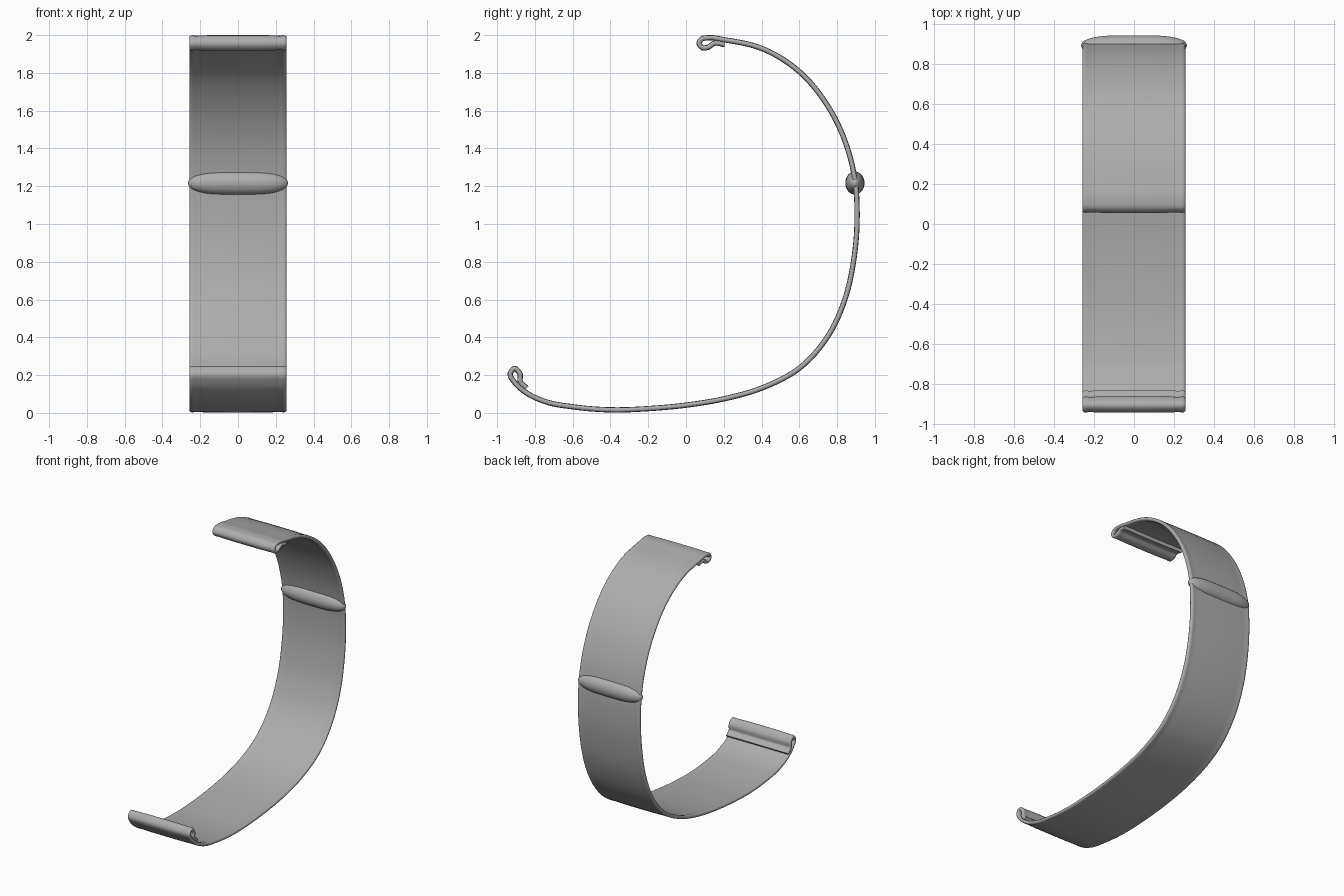
import bpy, bmesh, math
from mathutils import Vector

if "Cube" in bpy.data.objects:
    bpy.data.objects.remove(bpy.data.objects["Cube"])

# Side profile (y, z): upper hook, long curve, lower hook
PATH = [(.205, 1.950), (.150, 1.957), (.115, 1.935), (.088, 1.933), (.069, 1.956),
        (.083, 1.979), (.118, 1.986), (.204, 1.975), (.405, 1.928), (.602, 1.805),
        (.753, 1.621), (.853, 1.407), (.896, 1.222), (.906, 1.053), (.889, .815),
        (.842, .603), (.752, .407), (.602, .238), (.405, .133), (.204, .075),
        (0, .041), (-.193, .023), (-.394, .016), (-.59, .031), (-.749, .061),
        (-.855, .113), (-.910, .165), (-.931, .207), (-.908, .235), (-.879, .207),
        (-.877, .165), (-.843, .131)]
# Half of the band's cross-section (x, half thickness), with a soft rim
SIDE = [(0, .014), (.12, .0137), (.20, .012), (.228, .011), (.238, .013),
        (.250, .012), (.256, .007)]
EDGE = .258

grey = bpy.data.materials.new("dark_grey")
grey.diffuse_color = (.42, .42, .42, 1)
grey.use_nodes = True
grey.node_tree.nodes["Principled BSDF"].inputs["Base Color"].default_value = grey.diffuse_color


def spline(pts, steps):
    """Smooth curve through pts, spaced for uneven segment lengths."""
    p = [Vector(q) for q in pts]
    tan = []
    for i in range(len(p)):
        a, b = max(i - 1, 0), min(i + 1, len(p) - 1)
        if a == i or b == i:
            tan.append((p[b] - p[a]).normalized())
        else:
            d0, d1 = (p[i] - p[a]).length, (p[b] - p[i]).length
            m = (p[i] - p[a]) / d0 * d1 + (p[b] - p[i]) / d1 * d0
            tan.append(m / (d0 + d1))
    out = []
    for i in range(len(p) - 1):
        d = (p[i + 1] - p[i]).length
        for s in range(steps):
            t = s / steps
            out.append((2*t**3 - 3*t*t + 1) * p[i] + (t**3 - 2*t*t + t) * d * tan[i]
                       + (3*t*t - 2*t**3) * p[i + 1] + (t**3 - t*t) * d * tan[i + 1])
    return out + [p[-1]]


def finish(bm, name, angle):
    bmesh.ops.recalc_face_normals(bm, faces=bm.faces)
    mesh = bpy.data.meshes.new(name)
    bm.to_mesh(mesh)
    bm.free()
    mesh.materials.append(grey)
    ob = bpy.data.objects.new(name, mesh)
    bpy.context.collection.objects.link(ob)
    bpy.ops.object.select_all(action='DESELECT')
    ob.select_set(True)
    bpy.context.view_layer.objects.active = ob
    bpy.ops.object.shade_smooth_by_angle(angle=math.radians(angle))
    return ob


# Curved band: sweep the section along the profile
top = [(-x, h) for x, h in SIDE[:0:-1]] + SIDE
section = top + [(EDGE, 0)] + [(x, -h) for x, h in top[::-1]] + [(-EDGE, 0)]
line = spline(PATH, 6)
bm = bmesh.new()
rings = []
for i, c in enumerate(line):
    t = (line[min(i + 1, len(line) - 1)] - line[max(i - 1, 0)]).normalized()
    n = Vector((-t.y, t.x))
    rings.append([bm.verts.new((x, c.x + n.x * h, c.y + n.y * h)) for x, h in section])
count = len(section)
for a, b in zip(rings, rings[1:]):
    for j in range(count):
        k = (j + 1) % count
        bm.faces.new((a[j], a[k], b[k], b[j]))
bm.faces.new(rings[0])
bm.faces.new(rings[-1])
finish(bm, "curved_band", 50)

# Crossbar: elongated rounded bead wrapped around the band
bm = bmesh.new()
bmesh.ops.create_uvsphere(bm, u_segments=32, v_segments=32, radius=1)
for v in bm.verts:
    u = v.co.z
    ring = math.hypot(v.co.x, v.co.y)
    s = math.sqrt(max(0, 1 - abs(u) ** 3.6)) / ring if ring > 1e-5 else 0
    v.co = (u * .265, .894 + v.co.x * s * .051, 1.217 + v.co.y * s * .061)
finish(bm, "crossbar", 60)
